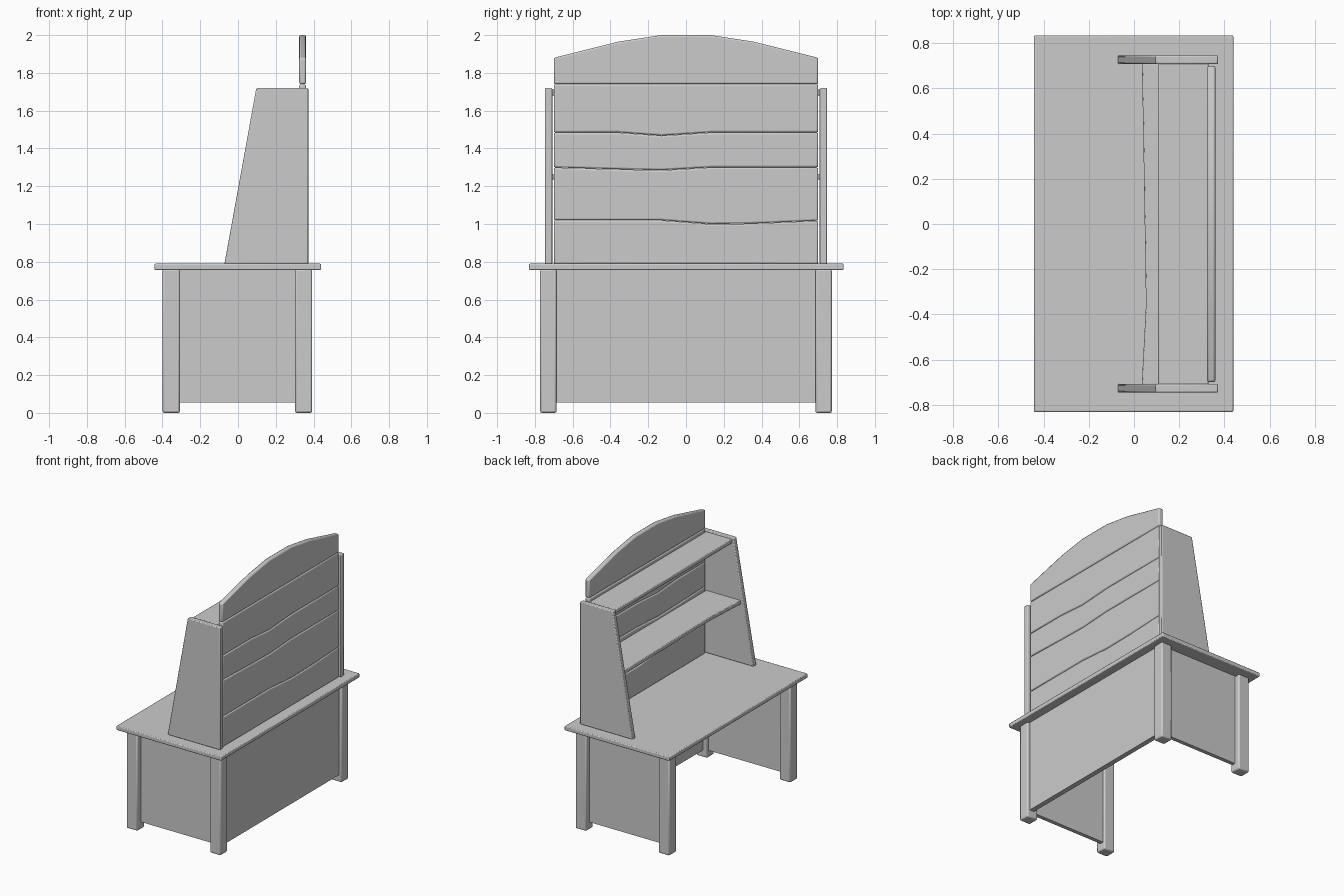
import bpy, bmesh

cube = bpy.data.objects.get("Cube")
if cube:
    bpy.data.objects.remove(cube, do_unlink=True)

grey = bpy.data.materials.new("plain_grey")
grey.use_nodes = True
colour = (0.6, 0.6, 0.6, 1)
grey.diffuse_color = colour
grey.node_tree.nodes["Principled BSDF"].inputs["Base Color"].default_value = colour


def prism(name, outline, axis, lo, hi, bevel=0.006):
    """Extrude a flat outline along an axis, then soften its edges."""
    bm = bmesh.new()

    def place(p, d):
        co = list(p)
        co.insert(axis, d)
        return bm.verts.new(co)

    a = [place(p, lo) for p in outline]
    b = [place(p, hi) for p in outline]
    bm.faces.new(a)
    bm.faces.new(b[::-1])
    for i in range(len(a)):
        j = (i + 1) % len(a)
        bm.faces.new((a[j], a[i], b[i], b[j]))
    bmesh.ops.recalc_face_normals(bm, faces=bm.faces)
    mesh = bpy.data.meshes.new(name)
    bm.to_mesh(mesh)
    bm.free()
    obj = bpy.data.objects.new(name, mesh)
    bpy.context.collection.objects.link(obj)
    mesh.materials.append(grey)
    if bevel:
        mod = obj.modifiers.new("soft_edges", 'BEVEL')
        mod.width = bevel
        mod.segments = 2
        mod.limit_method = 'ANGLE'
    bpy.ops.object.select_all(action='DESELECT')
    bpy.context.view_layer.objects.active = obj
    obj.select_set(True)
    bpy.ops.object.shade_smooth_by_angle()
    return obj


def box(name, x, y, z, bevel=0.006):
    return prism(name, [(x[0], y[0]), (x[1], y[0]), (x[1], y[1]), (x[0], y[1])],
                 2, z[0], z[1], bevel)


# Desk
box("desk_top", (-0.443, 0.44), (-0.832, 0.835), (0.757, 0.79))
box("desk_back_panel", (0.335, 0.373), (-0.7, 0.7), (0.055, 0.76), 0)
for side, s in (("right", -1), ("left", 1)):
    for end, x in (("front", (-0.4, -0.307)), ("back", (0.302, 0.393))):
        box(f"{end}_{side}_leg", x, sorted((s * 0.685, s * 0.772)), (0, 0.76), 0.01)
    box(f"desk_{side}_panel", (-0.32, 0.32), sorted((s * 0.7, s * 0.73)), (0.055, 0.76), 0)
    # Tapered hutch side
    y = sorted((s * 0.708, s * 0.746))
    prism(f"hutch_{side}_side", [(-0.072, 0.788), (0.372, 0.788), (0.372, 1.72), (0.097, 1.72)],
          1, y[0], y[1])

# Back boards with wavy joints, from the desk to the arched crown
stations = (-0.7, -0.36, -0.13, 0.13, 0.36, 0.7)
joints = [
    (0.788,) * 6,
    (1.02, 1.02, 1.02, 1.0, 1.003, 1.018),
    (1.3, 1.29, 1.285, 1.3, 1.3, 1.3),
    (1.485, 1.485, 1.468, 1.485, 1.485, 1.485),
    (1.74,) * 6,
    (1.88, 1.965, 2.0, 2.0, 1.965, 1.88),
]
for i, (low, high) in enumerate(zip(joints, joints[1:])):
    gap = 0.001 if i < 4 else 0
    outline = [(y, z) for y, z in zip(stations, low)]
    outline += [(y, z - gap) for y, z in zip(stations, high)][::-1]
    prism(f"back_board_{i + 1}", outline, 0, 0.324, 0.36, 0.009)

# Shelves, the lower one with a gently wavy front edge
box("upper_shelf", (0.107, 0.33), (-0.712, 0.712), (1.68, 1.712))
wave = (0.035, 0.053, 0.05, 0.045, 0.042, 0.035)
front = [(x, y) for x, y in zip(wave, stations)]
prism("lower_shelf", [(0.33, -0.712), (0.33, 0.712), (0.035, 0.712)] + front[::-1]
      + [(0.035, -0.712)], 2, 1.235, 1.265, 0.005)
